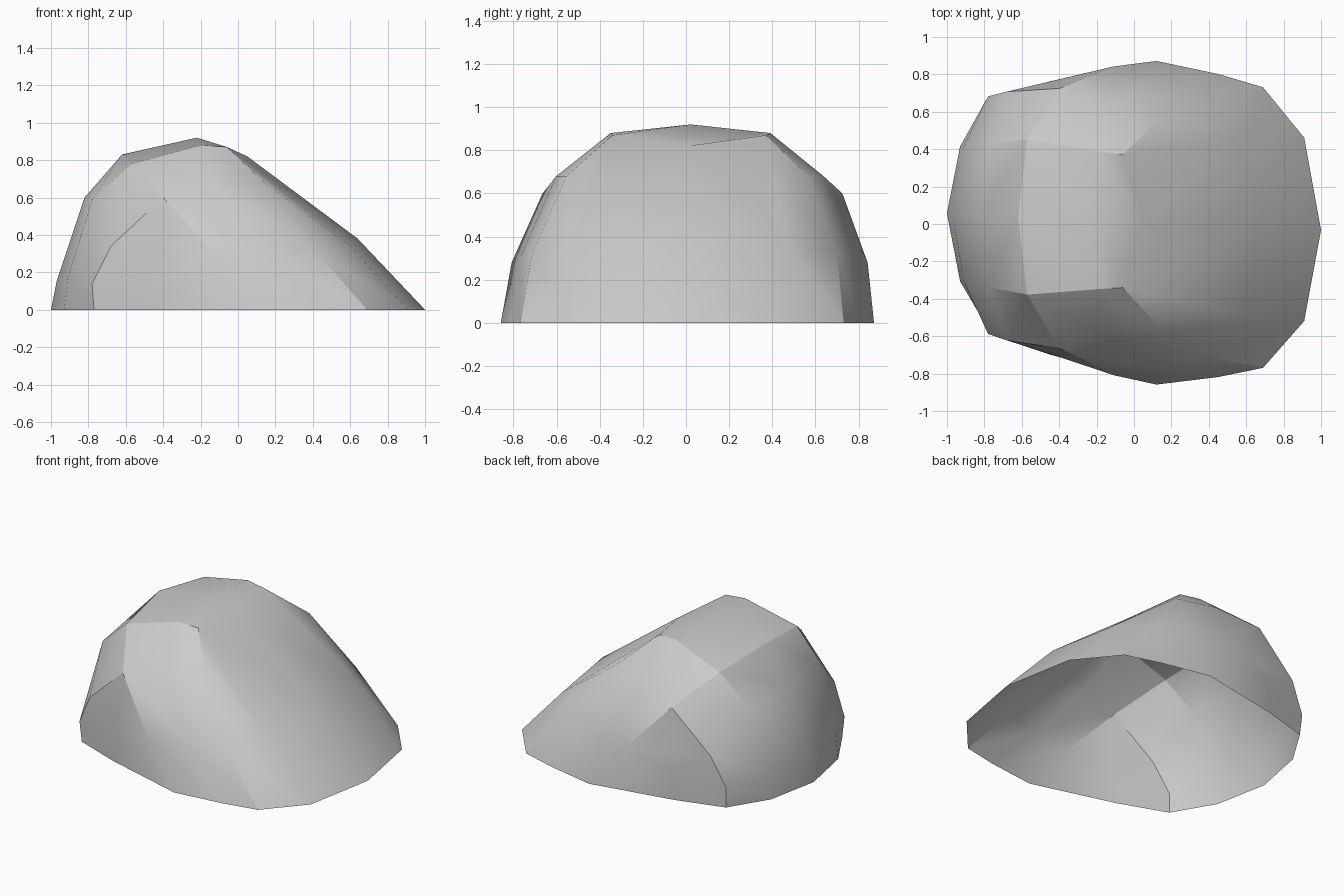
import bpy
import bmesh
from math import radians

cube = bpy.data.objects.get("Cube")
if cube:
    bpy.data.objects.remove(cube, do_unlink=True)

# Single stone-grey surface
grey = bpy.data.materials.new("stone_grey")
grey.use_nodes = True
colour = (0.6, 0.6, 0.6, 1)
grey.diffuse_color = colour
grey.node_tree.nodes["Principled BSDF"].inputs["Base Color"].default_value = colour

# Half profiles as (x, half width, z), each running from the ground to the crown
rear_arch = [(.12, .865, 0), (-.11, .825, .28), (-.4, .695, .6), (-.57, .415, .78), (-.62, 0, .83)]
crown_arch = [(.45, .81, 0), (.15, .77, .31), (-.13, .62, .68), (-.2, .37, .88), (-.22, 0, .92)]
slope_arch = [(.69, .75, 0), (.4, .705, .33), (.14, .56, .68), (-.06, .355, .87), (.05, 0, .82)]

# Ribs of the steep end: corner, quarter and centre
steep_corner = [(-.77, .625, 0), (-.78, .635, .14), (-.68, .665, .34), rear_arch[2]]
steep_quarter = [(-.93, .36, 0), (-.91, .36, .17), (-.78, .385, .59), rear_arch[3]]
steep_centre = [(-1, 0, 0), (-.97, 0, .15), (-.82, 0, .6), rear_arch[4]]

# Ribs of the long sloping end
slope_quarter = [(.91, .49, 0), (.6, .49, .34), slope_arch[3]]
slope_centre = [(1, 0, 0), (.64, 0, .38), slope_arch[4]]

# Base and middle of the side panel
side_foot = (-.45, .73, 0)
side_middle = (-.42, .735, .2)

bm = bmesh.new()
cache = {}


def vert(point, side):
    x, half, z = point
    key = (x, half * side, z)
    if key not in cache:
        # The centre line leans slightly across the length
        cache[key] = bm.verts.new((x, half * side + .012 - .045 * x, z))
    return cache[key]


def panel(*points):
    """One face and its mirrored partner."""
    for side in (1, -1):
        corners = [vert(p, side) for p in points]
        bm.faces.new(corners if side > 0 else corners[::-1])


def strip(first, second):
    """Quads between two profiles."""
    for i in range(len(first) - 1):
        panel(first[i], second[i], second[i + 1], first[i + 1])


# Steep end and the two bands over the crown
strip(steep_centre, steep_quarter)
strip(steep_quarter, steep_corner)
strip(rear_arch, crown_arch)
strip(crown_arch, slope_arch)

# Long slope, with its outer corner folded
strip(slope_quarter, slope_centre)
panel(slope_arch[0], slope_quarter[0], slope_quarter[1], slope_arch[1])
panel(slope_arch[1], slope_quarter[1], slope_arch[2])
panel(slope_arch[2], slope_quarter[1], slope_arch[3])

# Side panels between the steep corner and the rear arch
panel(steep_corner[0], side_foot, side_middle, steep_corner[1])
panel(side_foot, rear_arch[0], rear_arch[1], side_middle)
panel(steep_corner[1], side_middle, steep_corner[2])
panel(steep_corner[2], side_middle, rear_arch[1], rear_arch[2])

bmesh.ops.recalc_face_normals(bm, faces=bm.faces[:])
if sum(f.normal.z * f.calc_area() for f in bm.faces) < 0:
    bmesh.ops.reverse_faces(bm, faces=bm.faces[:])

mesh = bpy.data.meshes.new("rock_shell")
bm.to_mesh(mesh)
bm.free()
mesh.materials.append(grey)
rock = bpy.data.objects.new("rock_shell", mesh)
bpy.context.collection.objects.link(rock)

bpy.ops.object.select_all(action='DESELECT')
rock.select_set(True)
bpy.context.view_layer.objects.active = rock
bpy.ops.object.shade_smooth_by_angle(angle=radians(30))
